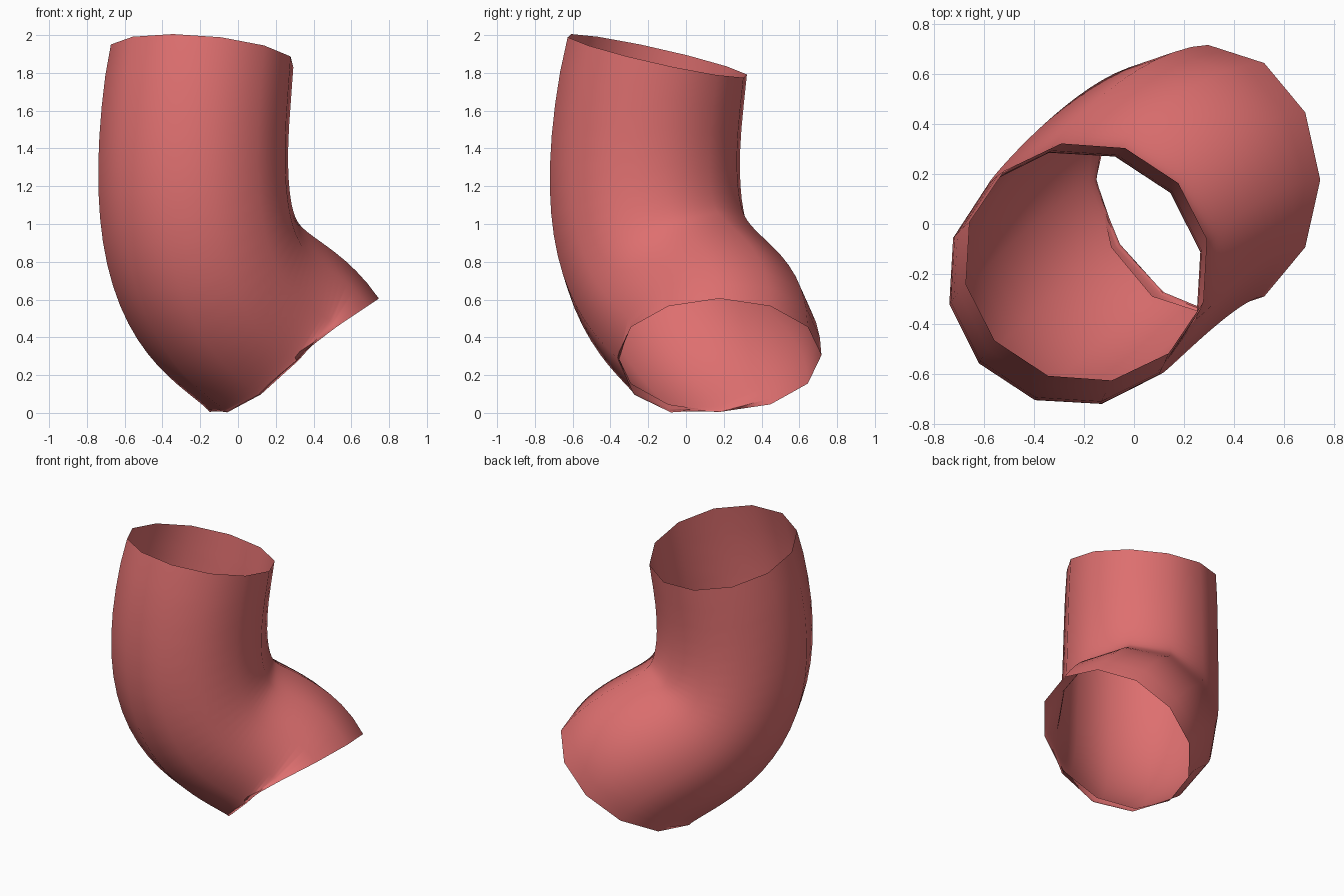
import bpy, math
from mathutils import Vector, Quaternion

if "Cube" in bpy.data.objects:
    bpy.data.objects.remove(bpy.data.objects["Cube"])

SIDES, STEPS = 12, 24
R_TOP, R_END = 0.495, 0.54

# Centre line: one cubic bezier from the upper mouth to the lower mouth
P0 = Vector((-0.19, -0.152, 1.89))
P1 = Vector((-0.385, -0.41, 0.48))
P2 = Vector((0.075, 0.177, 0.637))
P3 = Vector((0.297, 0.177, 0.305))
MOUTH = Vector((-0.083, -0.225, -1)).normalized()   # tilt of the upper mouth


def point(t):
    u = 1 - t
    return u**3 * P0 + 3*u*u*t * P1 + 3*u*t*t * P2 + t**3 * P3


def tangent(t):
    u = 1 - t
    d = (u*u * (P1 - P0) + 2*u*t * (P2 - P1) + t*t * (P3 - P2)).normalized()
    return d.lerp(MOUTH, max(0, 1 - t / 0.2) ** 2).normalized()


# Carry a reference direction along the path without twisting
a = math.radians(12)
tan = tangent(0)
ref = Vector((math.cos(a), math.sin(a), 0))
ref = (ref - tan * ref.dot(tan)).normalized()
frames = []
FINE = 10
for i in range(STEPS * FINE + 1):
    t = i / (STEPS * FINE)
    new = tangent(t)
    ref = tan.rotation_difference(new) @ ref
    tan = new
    ref = (ref - tan * ref.dot(tan)).normalized()
    if i % FINE == 0:
        frames.append((t, tan.copy(), ref.copy()))

# Small total twist so the last ring has a corner along y
side = tan.cross(ref)
step = 2 * math.pi / SIDES
target = math.atan2(side.y, ref.y)
twist = (target + step / 2) % step - step / 2

# Rings and side faces, open at both ends
verts, faces = [], []
for t, d, r in frames:
    radius = R_TOP + (R_END - R_TOP) * math.sqrt(t)
    for k in range(SIDES):
        q = Quaternion(d, k * step + twist * t)
        verts.append(point(t) + (q @ r) * radius)
for i in range(STEPS):
    for k in range(SIDES):
        n = (k + 1) % SIDES
        b, c = i * SIDES, (i + 1) * SIDES
        faces.append((b + k, c + k, c + n, b + n))

mesh = bpy.data.meshes.new("bent_tube")
mesh.from_pydata(verts, [], faces)
# Make sure the faces point outward
f = mesh.polygons[0]
if f.normal.dot(f.center - point(0.5 / STEPS)) < 0:
    mesh.flip_normals()
mesh.shade_smooth()
tube = bpy.data.objects.new("bent_tube", mesh)
bpy.context.collection.objects.link(tube)

# Red surface
red = bpy.data.materials.new("red")
red.diffuse_color = (0.73, 0.16, 0.16, 1)
red.use_nodes = True
red.node_tree.nodes["Principled BSDF"].inputs["Base Color"].default_value = red.diffuse_color
mesh.materials.append(red)
